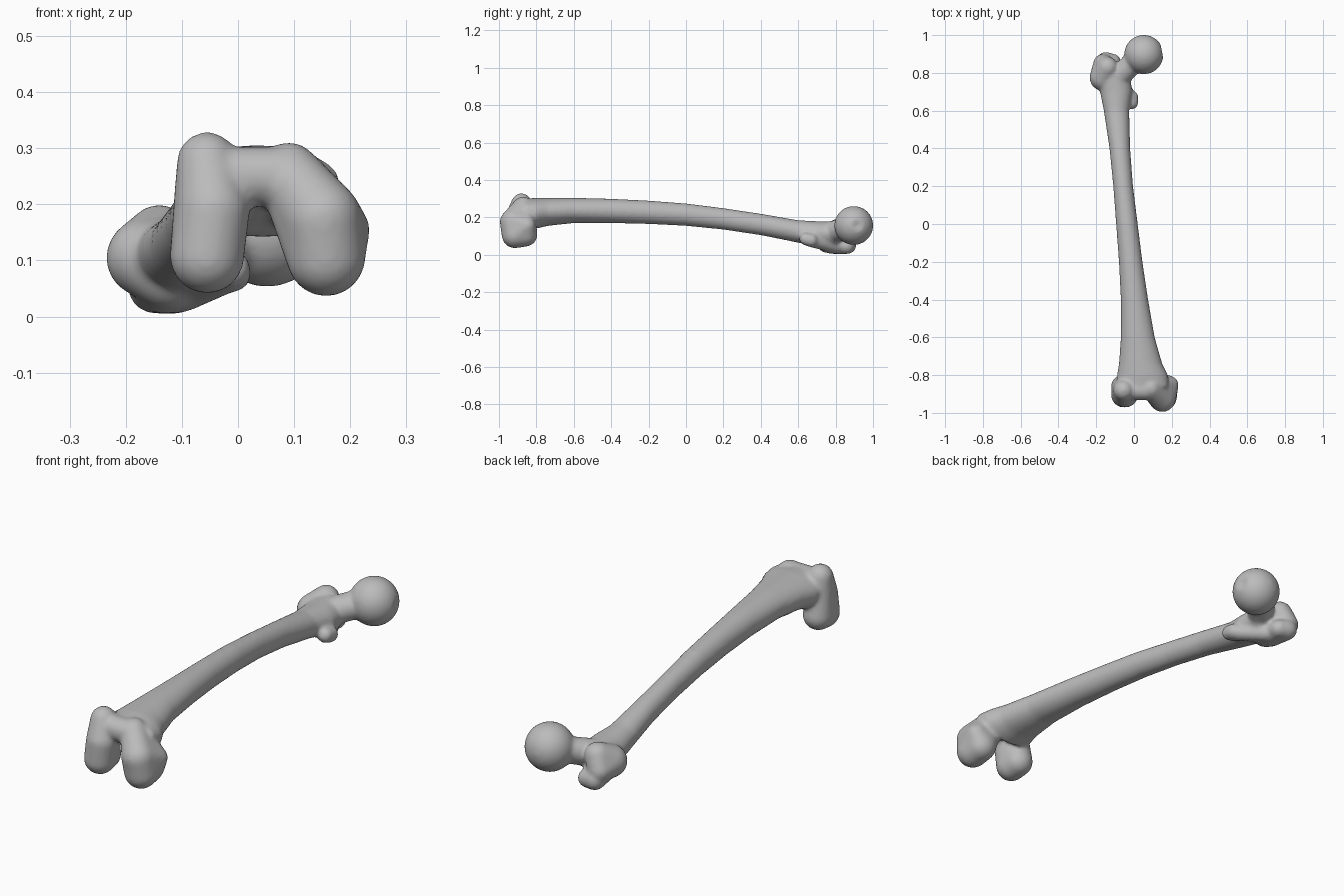
import bpy
import bmesh
import math
from mathutils import Vector, Matrix

default_cube = bpy.data.objects.get("Cube")
if default_cube:
    bpy.data.objects.remove(default_cube, do_unlink=True)

# One bone colour for the whole model
bone_grey = bpy.data.materials.new("bone grey")
bone_grey.use_nodes = True
colour = (0.5, 0.5, 0.5, 1)
bone_grey.diffuse_color = colour
bone_grey.node_tree.nodes["Principled BSDF"].inputs["Base Color"].default_value = colour


def finish(name, bm):
    """Turn a bmesh into a named object in the scene."""
    bmesh.ops.recalc_face_normals(bm, faces=bm.faces)
    mesh = bpy.data.meshes.new(name)
    bm.to_mesh(mesh)
    bm.free()
    obj = bpy.data.objects.new(name, mesh)
    bpy.context.collection.objects.link(obj)
    return obj


def lobe(name, *balls):
    """A rounded lump: the convex hull around balls given as x, y, z, radius."""
    bm = bmesh.new()
    for x, y, z, radius in balls:
        bmesh.ops.create_icosphere(bm, subdivisions=4, radius=radius,
                                   matrix=Matrix.Translation((x, y, z)))
    if len(balls) > 1:
        hull = bmesh.ops.convex_hull(bm, input=bm.verts)
        unused = set(hull["geom_interior"]) | set(hull["geom_unused"])
        bmesh.ops.delete(bm, geom=[v for v in unused if isinstance(v, bmesh.types.BMVert)],
                         context="VERTS")
    return finish(name, bm)


def tube(name, sections, sides=32):
    """A loft along y through oval sections: y, left, right, bottom, top."""
    bm = bmesh.new()
    rings = []
    for y, x_min, x_max, z_min, z_max in sections:
        ring = []
        for i in range(sides):
            angle = math.tau * i / sides
            x = (x_min + x_max + (x_max - x_min) * math.cos(angle)) / 2
            z = (z_min + z_max + (z_max - z_min) * math.sin(angle)) / 2
            ring.append(bm.verts.new((x, y, z)))
        rings.append(ring)
    for first, second in zip(rings, rings[1:]):
        for i in range(sides):
            j = (i + 1) % sides
            bm.faces.new((first[i], first[j], second[j], second[i]))
    bm.faces.new(rings[0])
    bm.faces.new(rings[-1])
    return finish(name, bm)


# Bowed shaft, flaring at both ends
shaft = tube("shaft", [
    (-.86, -.09, .18, .19, .30),
    (-.80, -.09, .18, .14, .305),
    (-.74, -.08, .15, .155, .305),
    (-.6, -.07, .11, .17, .305),
    (-.4, -.07, .075, .17, .3),
    (-.2, -.08, .045, .165, .29),
    (0, -.095, .02, .155, .275),
    (.2, -.11, -.005, .135, .25),
    (.4, -.13, -.02, .105, .22),
    (.6, -.16, -.025, .065, .185),
    (.7, -.18, -.01, .045, .18),
    (.8, -.2, -.02, .04, .18),
])

# Knee end: two condyles with a groove between them
outer_condyle = lobe("outer_condyle",
                     (-.055, -.88, .275, .054), (-.045, -.905, .19, .066),
                     (-.055, -.905, .107, .066), (-.058, -.86, .11, .063))
inner_condyle = lobe("inner_condyle",
                     (.09, -.87, .255, .056), (.15, -.925, .175, .07),
                     (.157, -.915, .106, .07), (.155, -.86, .11, .066),
                     (.19, -.85, .155, .045))
groove_bridge = lobe("groove_bridge",
                     (-.04, -.88, .25, .053), (.09, -.88, .25, .053))

# Hip end: ball, neck and the bony knobs beside them
head_centre = Vector((.052, .897, .157))
femoral_head = lobe("ball_head", (*head_centre, .104))
neck = lobe("neck", (-.1, .76, .115, .06), (-.02, .85, .145, .052), (.03, .885, .15, .055))
large_knob = lobe("large_knob",
                  (-.165, .775, .105, .07), (-.14, .83, .145, .055),
                  (-.165, .85, .09, .05), (-.12, .76, .08, .07))
knob_tip = lobe("knob_tip",
                (-.15, .865, .052, .046), (-.11, .86, .045, .04), (-.13, .78, .06, .055))
crest = lobe("crest", (-.1, .8, .045, .038), (-.015, .66, .08, .036), (-.07, .68, .09, .04))
small_knob = lobe("small_knob", (-.012, .67, .078, .036), (-.012, .64, .085, .034))

# Join the parts and fuse them into one continuous skin
bpy.ops.object.select_all(action="DESELECT")
for part in (shaft, outer_condyle, inner_condyle, groove_bridge, femoral_head,
             neck, large_knob, knob_tip, crest, small_knob):
    part.select_set(True)
bpy.context.view_layer.objects.active = shaft
bpy.ops.object.join()
bone = bpy.context.object
bone.name = "long_bone"

fuse = bone.modifiers.new("fuse", "REMESH")
fuse.mode = "VOXEL"
fuse.voxel_size = .008
soften = bone.modifiers.new("soften", "SMOOTH")
soften.factor = .5
soften.iterations = 10
for modifier in ("fuse", "soften"):
    bpy.ops.object.modifier_apply(modifier=modifier)

# Small ligament pit in the ball
pit = head_centre + Vector((.1, .02, 0))
for vertex in bone.data.vertices:
    distance = (vertex.co - pit).length
    if distance < .035:
        depth = .3 * (.035 - distance)
        vertex.co += (head_centre - vertex.co).normalized() * depth

bone.data.materials.clear()
bone.data.materials.append(bone_grey)
bpy.ops.object.shade_smooth_by_angle(angle=math.radians(40))
